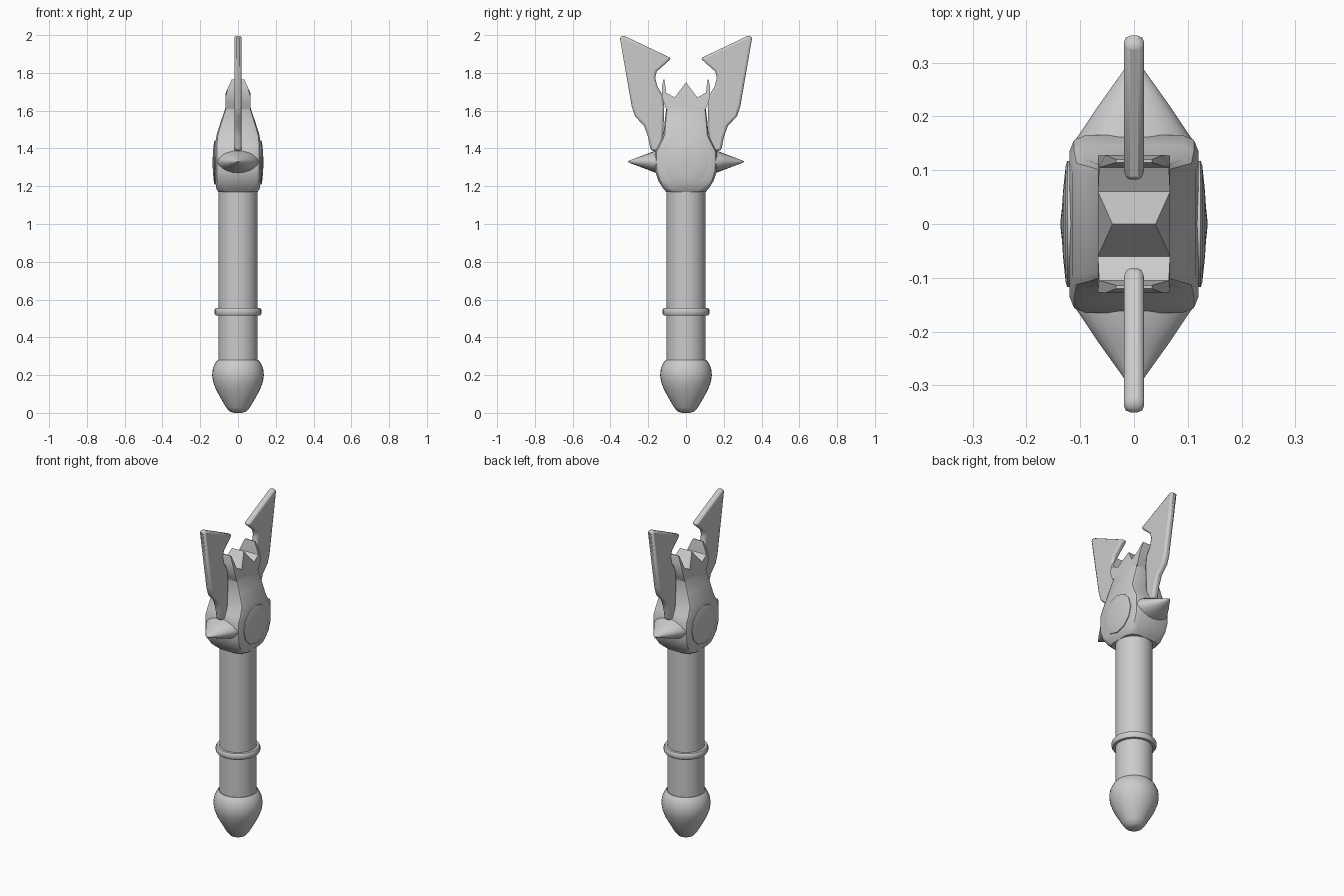
import bpy, bmesh, math
from mathutils import Vector

if "Cube" in bpy.data.objects:
    bpy.data.objects.remove(bpy.data.objects["Cube"])

grey = bpy.data.materials.new("plain_grey")
grey.diffuse_color = (0.6, 0.6, 0.6, 1)
grey.use_nodes = True
grey.node_tree.nodes["Principled BSDF"].inputs["Base Color"].default_value = grey.diffuse_color


def finish(name, bm, angle=35, bevel=0):
    bmesh.ops.recalc_face_normals(bm, faces=bm.faces)
    me = bpy.data.meshes.new(name)
    bm.to_mesh(me)
    bm.free()
    ob = bpy.data.objects.new(name, me)
    bpy.context.collection.objects.link(ob)
    me.materials.append(grey)
    if bevel:
        mod = ob.modifiers.new("bevel", 'BEVEL')
        mod.width, mod.segments, mod.limit_method = bevel, 2, 'ANGLE'
        mod.angle_limit = math.radians(60)
    bpy.ops.object.select_all(action='DESELECT')
    ob.select_set(True)
    bpy.context.view_layer.objects.active = ob
    bpy.ops.object.shade_smooth_by_angle(angle=math.radians(angle))
    return ob


def loft(name, rings, angle=35):
    """Skin a list of point rings and cap both ends."""
    bm = bmesh.new()
    loops = [[bm.verts.new(p) for p in ring] for ring in rings]
    n = len(loops[0])
    for a, b in zip(loops, loops[1:]):
        for i in range(n):
            j = (i + 1) % n
            bm.faces.new((a[i], a[j], b[j], b[i]))
    bm.faces.new(loops[0][::-1])
    bm.faces.new(loops[-1])
    return finish(name, bm, angle)


def circle(fn, n):
    return [Vector(fn(math.cos(t), math.sin(t)))
            for t in (2 * math.pi * i / n for i in range(n))]


def lathe(name, profile, n=32):
    return loft(name, [circle(lambda c, s: (r * c, r * s, z), n) for r, z in profile])


def slab(name, outline, width, bevel=0, angle=35):
    """Extrude a (y, z) outline along x; width(z) gives the half thickness."""
    bm = bmesh.new()
    left = [bm.verts.new((-width(z), y, z)) for y, z in outline]
    right = [bm.verts.new((width(z), y, z)) for y, z in outline]
    bm.faces.new(left)
    bm.faces.new(right[::-1])
    for i in range(len(outline)):
        j = (i + 1) % len(outline)
        bm.faces.new((left[i], right[i], right[j], left[j]))
    return finish(name, bm, angle, bevel)


# Shaft, collar and pommel
lathe("handle", [(0.104, 0.2), (0.104, 1.22)])
lathe("collar_ring", [(0.1, 0.515), (0.118, 0.516), (0.124, 0.525),
                      (0.124, 0.545), (0.118, 0.554), (0.1, 0.555)])
lathe("pommel", [(0.02, 0.0), (0.045, 0.008), (0.064, 0.03), (0.09, 0.075),
                 (0.115, 0.12), (0.132, 0.165), (0.137, 0.2), (0.133, 0.235),
                 (0.12, 0.265), (0.108, 0.28), (0.09, 0.282)])

# Head block: chamfered rectangles stacked in height
def section(z, hx, hy, c):
    quarter = [(hx, hy - c), (hx - 0.29 * c, hy - 0.29 * c), (hx - c, hy)]
    pts = quarter + [(-x, y) for x, y in quarter[::-1]]
    pts += [(-x, -y) for x, y in quarter] + [(x, -y) for x, y in quarter[::-1]]
    return [(x, y, z) for x, y in pts]

loft("head", [section(*s) for s in (
    (1.17, 0.105, 0.105, 0.05), (1.19, 0.116, 0.122, 0.04), (1.23, 0.12, 0.147, 0.035),
    (1.28, 0.12, 0.163, 0.03), (1.38, 0.12, 0.165, 0.03), (1.42, 0.12, 0.145, 0.03),
    (1.47, 0.114, 0.12, 0.025), (1.54, 0.092, 0.113, 0.02), (1.61, 0.068, 0.105, 0.015),
    (1.63, 0.066, 0.11, 0.01))])

# Crown: one central peak and a thin petal at each end
half = [(0.06, 1.67), (0.105, 1.695), (0.114, 1.765), (0.12, 1.765),
        (0.128, 1.72), (0.127, 1.67), (0.117, 1.64), (0.105, 1.61)]
slab("crown", [(0, 1.75)] + half + [(-y, z) for y, z in half[::-1]],
     lambda z: 0.067 if z < 1.69 else 0.067 - 0.45 * (z - 1.69))

# Round bosses on the flat sides
for side in (-1, 1):
    rings = [circle(lambda c, s: (side * x, r * c, 1.325 + r * s), 12)
             for x, r in ((0.11, 0.117), (0.124, 0.117), (0.127, 0.108),
                          (0.132, 0.06), (0.135, 0.01))]
    loft("side_boss", rings)

# Tapered spikes and hooked blades, front and back
blade = [(0.335, 2.0), (0.35, 1.985), (0.287, 1.62), (0.27, 1.57), (0.222, 1.52),
         (0.2, 1.46), (0.187, 1.39), (0.13, 1.38), (0.12, 1.48), (0.115, 1.62),
         (0.123, 1.68), (0.152, 1.73), (0.163, 1.775), (0.155, 1.807), (0.077, 1.877)]
for side in (-1, 1):
    spike = [circle(lambda c, s: (w * c, side * y, 1.33 + h * s), 20)
             for y, w, h in ((0.12, 0.118, 0.064), (0.15, 0.113, 0.063),
                             (0.22, 0.066, 0.036), (0.29, 0.016, 0.01), (0.307, 0.003, 0.002))]
    loft("spike", spike, 50)
    slab("blade", [(side * y, z) for y, z in blade], lambda z: 0.019, 0.012, 50)
